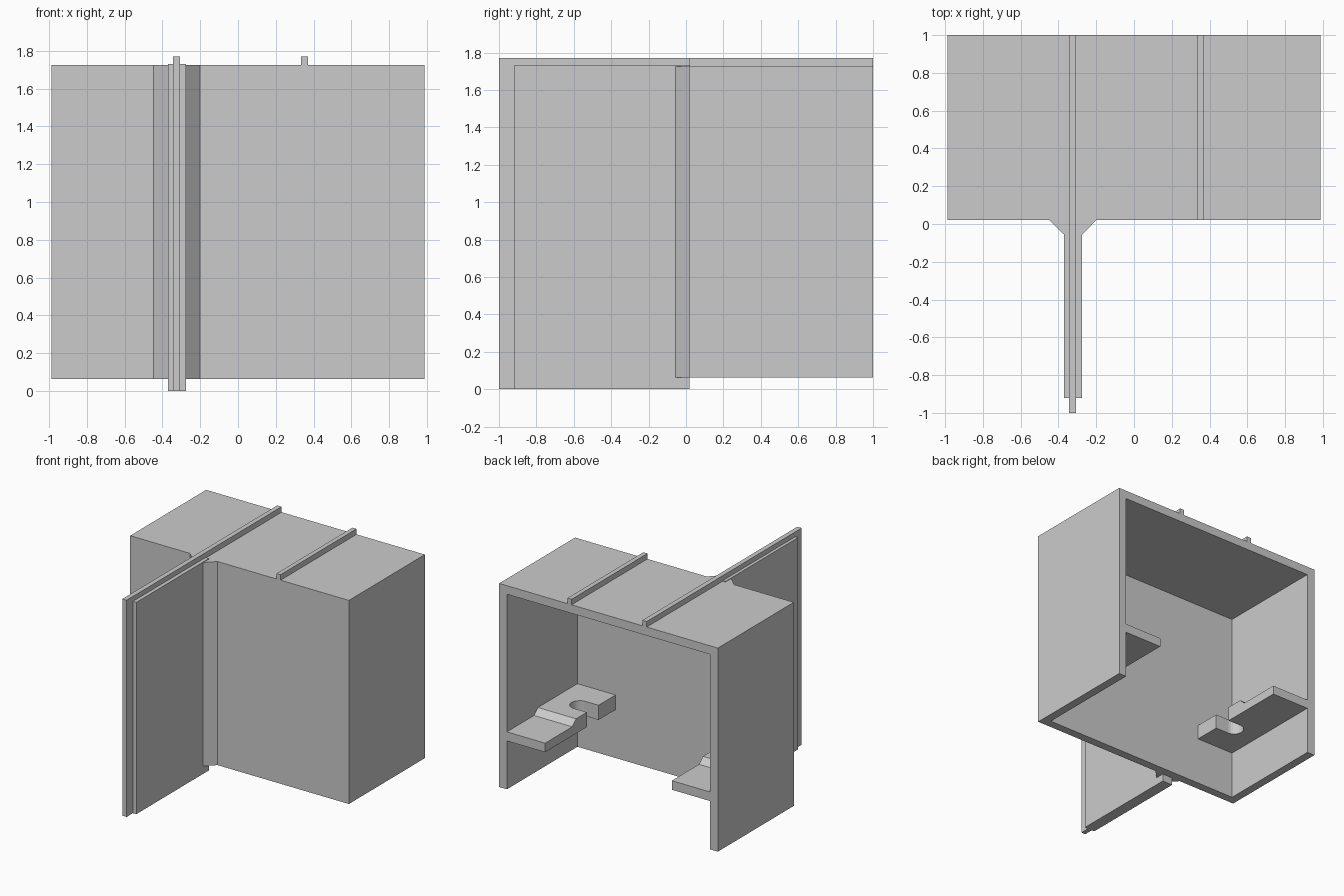
import bpy, bmesh, math
from mathutils import Vector

cube = bpy.data.objects.get("Cube")
if cube:
    bpy.data.objects.remove(cube, do_unlink=True)

grey = bpy.data.materials.new("light grey")
grey.use_nodes = True
grey.diffuse_color = (0.6, 0.6, 0.6, 1)
grey.node_tree.nodes["Principled BSDF"].inputs["Base Color"].default_value = (0.6, 0.6, 0.6, 1)


def prism(name, profile, axis, start, end):
    """Extrude a 2D profile along axis; the profile uses the other two axes in order."""
    def place(p, d):
        c = list(p)
        c.insert("xyz".index(axis), d)
        return Vector(c)
    bm = bmesh.new()
    face = bm.faces.new([bm.verts.new(place(p, start)) for p in profile])
    ext = bmesh.ops.extrude_face_region(bm, geom=[face])
    moved = [v for v in ext["geom"] if isinstance(v, bmesh.types.BMVert)]
    shift = place((0, 0), end - start)
    bmesh.ops.translate(bm, verts=moved, vec=shift)
    bmesh.ops.recalc_face_normals(bm, faces=bm.faces)
    mesh = bpy.data.meshes.new(name)
    bm.to_mesh(mesh)
    bm.free()
    mesh.materials.append(grey)
    obj = bpy.data.objects.new(name, mesh)
    bpy.context.collection.objects.link(obj)
    return obj


def box(name, x, y, z):
    rect = [(x[0], y[0]), (x[1], y[0]), (x[1], y[1]), (x[0], y[1])]
    return prism(name, rect, "z", *z)


def cut(obj, cutter):
    """Subtract the cutter, then remove it."""
    cutter.hide_render = True
    mod = obj.modifiers.new("cut", "BOOLEAN")
    mod.operation = "DIFFERENCE"
    mod.solver = "EXACT"
    mod.object = cutter
    bpy.context.view_layer.update()
    graph = bpy.context.evaluated_depsgraph_get()
    mesh = bpy.data.meshes.new_from_object(obj.evaluated_get(graph))
    obj.modifiers.clear()
    obj.data = mesh
    bpy.data.objects.remove(cutter, do_unlink=True)


half, wall = 0.988, 0.07
front, back, bottom, top, crest = 0.02, 1.0, 0.062, 1.725, 1.77
inner = half - wall

# Housing, open at the back and underneath
housing = box("housing", (-half, half), (front, back), (bottom, top))
cut(housing, box("housing_cutter", (-inner, inner), (front + wall, back + 0.2),
                 (bottom - 0.2, top - wall)))

# Stepped brackets with a rounded slot, one on each side wall
step = [(front + wall - 0.01, 0.457), (back, 0.457), (back, 0.531), (0.65, 0.531),
        (0.6, 0.577), (front + wall - 0.01, 0.577)]
slot_y, slot_r, edge, slot_x = 0.385, 0.075, 0.573, 0.69
for side, word in ((1, "left"), (-1, "right")):
    bracket = prism(word + "_bracket", step, "x", side * edge, side * (inner + 0.01))
    outline = [(side * (edge - 0.1), slot_y + slot_r), (side * (edge - 0.1), slot_y - slot_r)]
    for i in range(17):
        a = -math.pi / 2 + math.pi * i / 16
        outline.append((side * (slot_x + slot_r * math.cos(a)), slot_y + slot_r * math.sin(a)))
    cut(bracket, prism("slot_cutter", outline, "z", 0.3, 0.8))
    for poly in bracket.data.polygons:
        poly.use_smooth = False

# Thin fin whose top edge runs back over the housing as a ridge
prism("core_fin", [(-1, 0), (front, 0), (front, top), (back, top), (back, crest), (-1, crest)],
      "x", -0.345, -0.306)

# Second ridge on the roof
box("roof_ridge", (0.334, 0.371), (front, back), (top, crest))

# Cladding on both faces of the fin
for word, x in (("right", (-0.37, -0.345)), ("left", (-0.306, -0.275))):
    box(word + "_cladding", x, (-0.92, front), (0, 1.73))

# Chamfered gusset joining the fin to the housing
prism("gusset", [(-0.448, front), (-0.37, -0.056), (-0.275, -0.056), (-0.2, front)],
      "z", bottom, top)
